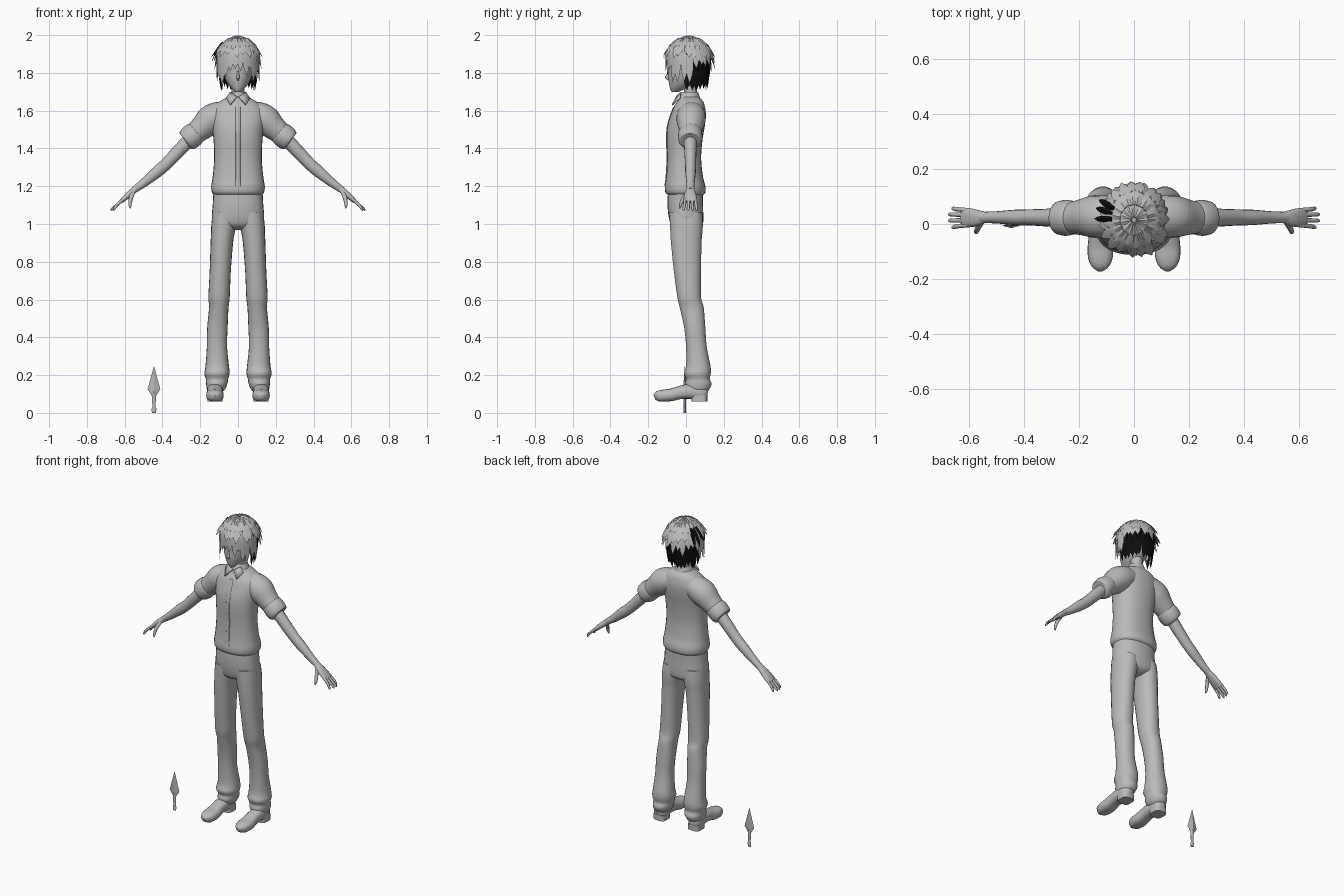
import bpy, bmesh, math, random
from mathutils import Vector

random.seed(4)
X, Y = Vector((1, 0, 0)), Vector((0, 1, 0))


def material(name, value):
    m = bpy.data.materials.new(name)
    m.diffuse_color = (value, value, value, 1)
    return m


GREY = material("clay grey", 0.5)
BLACK = material("under hair black", 0.004)


def spline(rings, steps):
    """Smooth interpolation of (x, y, z, ru, rv) rings."""
    if steps < 2:
        return rings
    p = [rings[0]] + list(rings) + [rings[-1]]
    out = []
    for i in range(1, len(p) - 2):
        for k in range(steps):
            t = k / steps
            out.append([0.5 * (2 * b + (c - a) * t + (2 * a - 5 * b + 4 * c - d) * t * t
                        + (3 * b - a - 3 * c + d) * t ** 3)
                        for a, b, c, d in zip(*p[i - 1:i + 3])])
    return out + [rings[-1]]


def loft(bm, rings, u=X, v=None, n=20, power=2.0, steps=3):
    """Skin a tube over rings; v is perpendicular to the path unless given."""
    rings = spline(rings, steps)
    pts = [Vector(r[:3]) for r in rings]
    loops = []
    for i, r in enumerate(rings):
        w = v
        if w is None:
            w = (pts[min(i + 1, len(pts) - 1)] - pts[max(i - 1, 0)]).cross(u).normalized()
        loop = []
        for k in range(n):
            c, s = math.cos(2 * math.pi * k / n), math.sin(2 * math.pi * k / n)
            c, s = (math.copysign(abs(q) ** (2 / power), q) for q in (c, s))
            loop.append(bm.verts.new(pts[i] + u * c * max(r[3], 5e-4) + w * s * max(r[4], 5e-4)))
        loops.append(loop)
    for a, b in zip(loops, loops[1:]):
        for k in range(n):
            bm.faces.new((a[k], a[(k + 1) % n], b[(k + 1) % n], b[k]))
    bm.faces.new(loops[0])
    bm.faces.new(loops[-1])


def finish(bm, name, mat=GREY, mirror=False, angle=50):
    bmesh.ops.recalc_face_normals(bm, faces=bm.faces)
    me = bpy.data.meshes.new(name)
    bm.to_mesh(me)
    bm.free()
    me.materials.append(mat)
    ob = bpy.data.objects.new(name, me)
    bpy.context.collection.objects.link(ob)
    if mirror:
        ob.modifiers.new("mirror", 'MIRROR').use_mirror_merge = False
    bpy.ops.object.select_all(action='DESELECT')
    ob.select_set(True)
    bpy.context.view_layer.objects.active = ob
    bpy.ops.object.shade_smooth_by_angle(angle=math.radians(angle))
    return ob


def part(name, rings, mirror=False, mat=GREY, angle=50, **kw):
    bm = bmesh.new()
    loft(bm, rings, **kw)
    return finish(bm, name, mat, mirror, angle)


def body(table):
    """(z, half width, front y, back y) to centred rings."""
    return [(0, (f + b) / 2, z, w, (b - f) / 2) for z, w, f, b in table]


# shirt body, with the hem bulging over the waistband
shirt = [(1.15, .118, -.085, .085), (1.165, .137, -.108, .102), (1.20, .142, -.112, .103),
         (1.25, .134, -.105, .09), (1.35, .126, -.10, .08), (1.45, .13, -.103, .088),
         (1.52, .138, -.098, .10), (1.58, .143, -.08, .105), (1.62, .128, -.065, .10),
         (1.65, .095, -.045, .09), (1.675, .05, -.03, .065)]
part("shirt_body", body(shirt), v=Y, power=2.3, n=28)
part("shirt_placket", [(0, f, z, .012, .003) for z, w, f, b in shirt[2:9]], v=Y, n=8, power=4)

# collar band and pointed flaps
part("collar", body([(1.65, .066, -.05, .08), (1.675, .054, -.042, .072), (1.70, .043, -.022, .064)]), v=Y)
bm = bmesh.new()
bm.faces.new([bm.verts.new(c) for c in
              ((.003, -.047, 1.672), (.04, -.026, 1.695), (.062, -.03, 1.665), (.04, -.07, 1.628))])
flap = finish(bm, "collar_flap", mirror=True)
flap.modifiers.new("thickness", 'SOLIDIFY').thickness = .007

# sleeves and rolled cuffs
part("sleeve", [(.03, .03, 1.59, .06, .06), (.10, .028, 1.575, .075, .073), (.145, .027, 1.55, .077, .079),
                (.19, .025, 1.51, .066, .066), (.235, .022, 1.473, .056, .056)], True, u=Y)
part("sleeve_cuff", [(.214, .023, 1.492, .05, .05), (.222, .023, 1.485, .061, .06),
                     (.247, .022, 1.463, .065, .064), (.272, .022, 1.441, .06, .058),
                     (.277, .022, 1.437, .045, .045)], True, u=Y)

# arms
part("arm", [(.23, .023, 1.475, .036, .036), (.30, .023, 1.402, .033, .035), (.38, .024, 1.318, .029, .032),
             (.43, .024, 1.275, .028, .031), (.50, .024, 1.217, .022, .023), (.555, .024, 1.177, .02, .017)],
     True, u=Y, n=16)

# hands with four fingers and a thumb
bm = bmesh.new()
loft(bm, [(.54, .024, 1.187, .02, .016), (.57, .022, 1.163, .03, .017), (.60, .023, 1.137, .035, .014),
          (.622, .024, 1.116, .033, .01)], u=Y, n=14, power=2.4)
for y0, y1, tip in ((-.004, -.012, .66), (.014, .012, .672), (.033, .035, .672), (.05, .056, .66)):
    loft(bm, [(.60, y0, 1.137, .008, .009), (.64, (y0 + y1) / 2, 1.102, .008, .008),
              (tip - .004, y1, 1.078, .007, .006), (tip, y1, 1.07, .002, .002)], u=Y, n=8, steps=2)
loft(bm, [(.552, .01, 1.175, .012, .012), (.567, -.015, 1.137, .011, .011),
          (.572, -.029, 1.10, .008, .008), (.569, -.033, 1.083, .003, .003)], u=Y, n=8, steps=2)
finish(bm, "hand", mirror=True)

# trousers: hips and legs
part("trouser_hips", body([(1.175, .13, -.095, .09), (1.10, .134, -.098, .09), (1.03, .138, -.09, .092),
                           (.99, .115, -.075, .085), (.968, .04, -.035, .045)]), v=Y, n=28, power=2.3)
legs = [(1.06, .005, .134, -.088, .086), (1.0, .008, .141, -.086, .09), (.95, .018, .143, -.083, .087),
        (.90, .026, .145, -.08, .083), (.75, .038, .15, -.065, .08), (.61, .044, .157, -.046, .08),
        (.56, .05, .153, -.034, .094), (.45, .055, .163, -.01, .103), (.35, .058, .165, 0, .11),
        (.25, .048, .172, 0, .13), (.21, .045, .178, -.012, .132), (.18, .052, .17, 0, .126),
        (.155, .056, .169, -.006, .136), (.125, .068, .164, .005, .124), (.11, .085, .15, .025, .10)]
part("trouser_leg", [((a + b) / 2, (f + k) / 2, z, (b - a) / 2, (k - f) / 2) for z, a, b, f, k in legs],
     True, v=Y, n=22, power=2.2)

# shoes and heels
shoe = [(.114, .08, .12, .02), (.09, .07, .14, .04), (.03, .074, .155, .042), (-.03, .073, .143, .041),
        (-.08, .062, .128, .046), (-.12, .06, .123, .045), (-.15, .061, .115, .034), (-.167, .068, .096, .012)]
part("shoe", [(.122, y, (a + b) / 2, w, (b - a) / 2) for y, a, b, w in shoe], True, n=20, power=2.5)
part("shoe_heel", [(.122, .071, .06, .04, .042), (.122, .071, .095, .04, .042)], True, v=Y, power=3.5, steps=1)

# neck, head, nose and ears
part("neck", [(0, .028, 1.64, .042, .04), (0, .024, 1.70, .034, .034), (0, .02, 1.77, .036, .038)], v=Y)
part("head", body([(1.698, .012, -.075, -.045), (1.714, .03, -.084, -.005), (1.74, .053, -.09, .05),
                   (1.77, .069, -.094, .085), (1.81, .08, -.093, .10), (1.87, .085, -.095, .108),
                   (1.93, .075, -.075, .095), (1.965, .04, -.04, .06)]), v=Y, n=26)
part("nose", [(0, -.09, 1.815, .004, .003), (0, -.097, 1.788, .007, .008), (0, -.1, 1.775, .008, .011),
              (0, -.09, 1.76, .005, .004)], v=Y, n=8)
part("ear", [(.078, .02, 1.765, .006, .008), (.086, .022, 1.79, .008, .015), (.088, .025, 1.82, .006, .018)],
     True, v=Y, n=10)

# hair cap under the locks
part("hair_cap", body([(1.835, .09, -.088, .112), (1.87, .098, -.1, .122), (1.92, .092, -.09, .112),
                       (1.96, .065, -.06, .085), (1.982, .025, -.02, .04)]), v=Y, n=24)


def lock(bm, phi, start, end, width, flare, scale=1.0):
    """Flat pointed lock running down the skull at heading phi."""
    rings = []
    for k in range(6):
        t = k / 5
        th = start + (end - start) * t
        r = scale * (1 + flare * t * t) * math.sin(min(th, 1.5))
        z = math.cos(th) * (.113 if th < math.pi / 2 else .19)
        w = width * (.55 + .9 * t) * (1 - t) ** .6
        rings.append((.108 * r * math.cos(phi), .015 + .117 * r * math.sin(phi), 1.874 + z, w, .011 * (1 - t)))
    loft(bm, rings, u=Vector((-math.sin(phi), math.cos(phi), 0)), n=4, steps=1)


def layer(name, count, rule, mat=GREY, first=0.0, span=2 * math.pi):
    bm = bmesh.new()
    for i in range(count):
        phi = first + span * (i + random.uniform(-.25, .25)) / count
        lock(bm, phi, *rule(phi))
    finish(bm, name, mat, angle=35)


def fringe(phi):
    """Short at the nape, long beside the cheeks, medium over the brow."""
    s = math.sin(phi)
    end, flare = 2.35, .06
    if s < -.75:
        end, flare = 2.0, .06
    elif s > .1:
        end, flare = 1.82, .2
    return (.95, end + random.uniform(-.15, .12), .03, flare)


layer("hair_crown", 13, lambda p: (.08, random.uniform(.8, 1.0), .026, .18, 1.0))
layer("hair_middle", 19, lambda p: (.45, random.uniform(1.35, 1.6), .032, random.uniform(.14, .27), 1.0))
layer("hair_fringe", 26, fringe)

# dark under hair at the nape, and a dark patch on one side
layer("nape_hair", 15, lambda p: (1.3, random.uniform(2.4, 2.65), .026, -.12, .95), BLACK, -.05, math.pi + .25)
layer("side_patch_hair", 3, lambda p: (.75, random.uniform(1.5, 1.65), .018, .25, 1.07), BLACK, 2.7, .6)

# throwing blade standing beside the figure
part("blade", [(-.445, -.006, .085, .008, .005), (-.445, -.006, .125, .034, .009), (-.445, -.006, .245, .001, .001)],
     v=Y, n=4, steps=1, angle=20)
part("blade_handle", [(-.445, -.006, 0, .011, .006), (-.445, -.006, .022, .013, .007),
                      (-.445, -.006, .03, .008, .006), (-.445, -.006, .09, .011, .008),
                      (-.445, -.006, .10, .008, .007)], v=Y, n=8, steps=1)
